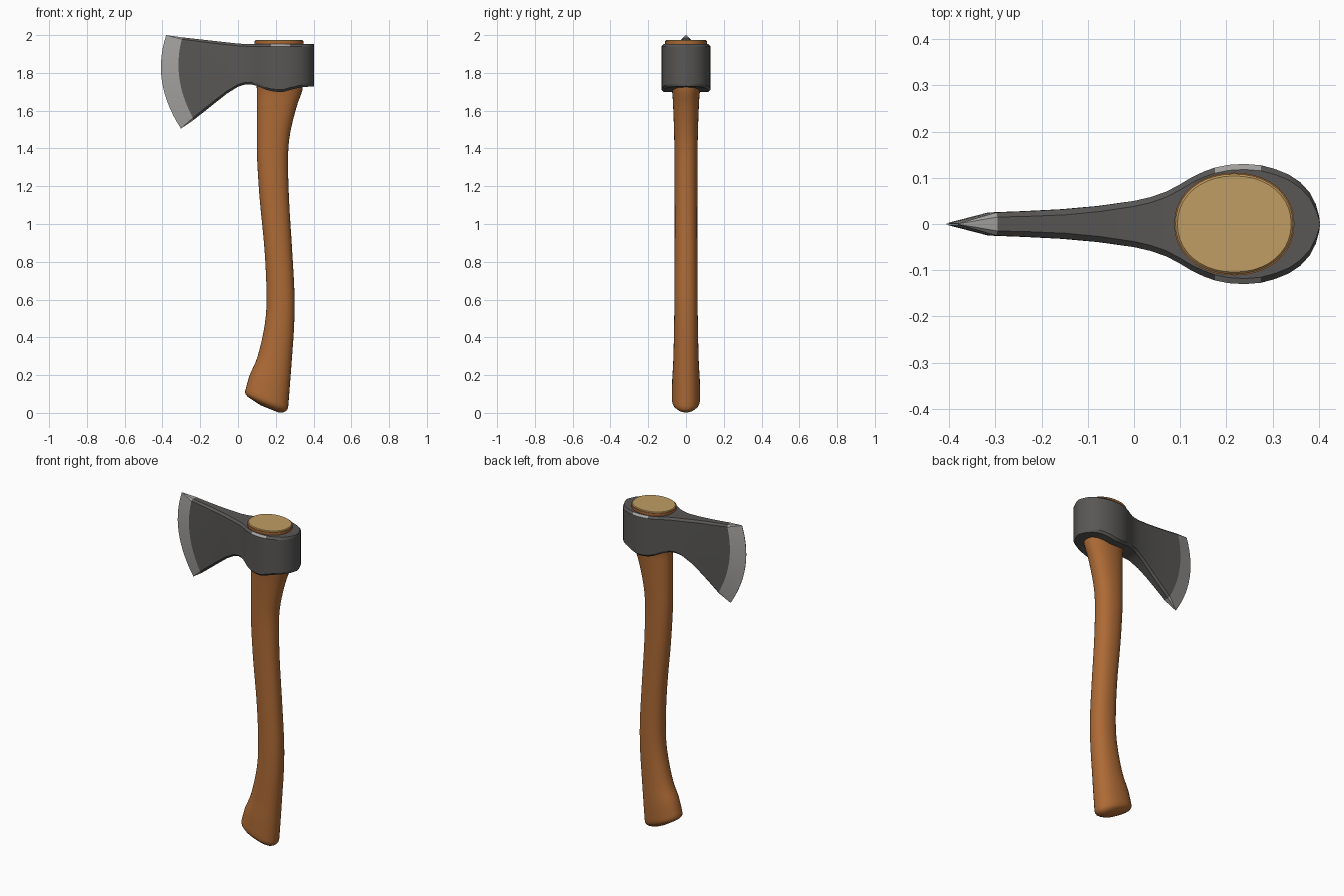
import bpy, bmesh, math

if "Cube" in bpy.data.objects:
    bpy.data.objects.remove(bpy.data.objects["Cube"])


def material(name, rgb):
    m = bpy.data.materials.new(name)
    m.diffuse_color = (*rgb, 1)
    m.use_nodes = True
    m.node_tree.nodes["Principled BSDF"].inputs["Base Color"].default_value = m.diffuse_color
    return m


steel = material("dark steel", (0.098, 0.095, 0.092))
ground = material("ground steel", (0.37, 0.36, 0.35))
wood = material("handle wood", (0.42, 0.145, 0.036))
pale = material("end grain wood", (0.53, 0.34, 0.125))


def loft(name, rings, mats, rule=None, sharp=38):
    """Skin a list of closed rings, cap both ends, colour faces by rule(ring index, point index)."""
    bm = bmesh.new()
    vs = [[bm.verts.new(p) for p in r] for r in rings]
    n = len(rings[0])
    for i in range(len(vs) - 1):
        for j in range(n):
            k = (j + 1) % n
            f = bm.faces.new((vs[i][j], vs[i][k], vs[i + 1][k], vs[i + 1][j]))
            if rule:
                f.material_index = rule(i, j)
    bm.faces.new(vs[0])
    bm.faces.new(vs[-1])
    bmesh.ops.recalc_face_normals(bm, faces=bm.faces)
    for f in bm.faces:
        f.smooth = True
    for e in bm.edges:
        same = len({f.material_index for f in e.link_faces}) == 1
        e.smooth = same and e.calc_face_angle(0) < math.radians(sharp)
    me = bpy.data.meshes.new(name)
    bm.to_mesh(me)
    bm.free()
    for m in mats:
        me.materials.append(m)
    ob = bpy.data.objects.new(name, me)
    bpy.context.collection.objects.link(ob)
    return ob


def interp(table, x):
    for (a, u), (b, v) in zip(table, table[1:]):
        if x <= b:
            return u + (v - u) * max(0, (x - a) / (b - a))
    return table[-1][1]


def bez(a, b, c, t):
    return a * (1 - t) ** 2 + 2 * b * t * (1 - t) + c * t * t


# ---- axe head: stations from cutting edge to poll ----
TOP = [(-0.295, 1.988), (0.0, 1.955), (0.06, 1.952), (0.41, 1.952)]
BOT = [(-0.233, 1.552), (-0.12, 1.642), (-0.04, 1.705), (0.015, 1.735), (0.06, 1.741),
       (0.105, 1.73), (0.15, 1.71), (0.19, 1.70), (0.24, 1.70), (0.28, 1.711), (0.33, 1.723), (0.41, 1.73)]
BODY = [(0.035, 0.058), (0.07, 0.07), (0.1, 0.086), (0.125, 0.101), (0.15, 0.113), (0.175, 0.122),
        (0.205, 0.128), (0.24, 0.13), (0.275, 0.127), (0.305, 0.119), (0.335, 0.107), (0.36, 0.09),
        (0.38, 0.068), (0.393, 0.043), (0.4, 0.018), (0.402, 0.004)]
ROWS = 14


def station(w, fx, zt, zb):
    c = min(0.012, w * 0.4)
    d = c / (zt - zb)
    ts = [0, d] + [i / ROWS for i in range(1, ROWS)] + [1 - d, 1]
    side = [(fx(t), w - c if t in (0, 1) else w, zt + (zb - zt) * t) for t in ts]
    return side + [(x, -y, z) for x, y, z in reversed(side)]


rings = [station(0.001, lambda t: bez(-0.38, -0.463, -0.302, t), 2.0, 1.505)]
for f, w in [(0, 0.025), (0.25, 0.028), (0.5, 0.032), (0.75, 0.039), (1, 0.05)]:
    rings.append(station(w, lambda t, f=f: bez(-0.295, -0.356, -0.233, t) * (1 - f),
                         interp(TOP, -0.295 * (1 - f)), interp(BOT, -0.233 * (1 - f))))
for x, w in BODY:
    rings.append(station(w, lambda t, x=x: x, interp(TOP, x), interp(BOT, x)))
last = len(rings[0]) - 2


def head_colour(i, j):
    worn_rim = j in (0, last) and 0.16 < rings[i][0][0] < 0.25
    return 1 if i == 0 or worn_rim else 0


loft("axe_head", rings, [steel, ground], head_colour)


# ---- handle: rings given by left point, right point and half depth ----
def oval(lx, lz, rx, rz, d, n=32, p=0.9):
    out = []
    for k in range(n):
        a = 2 * math.pi * k / n
        c, s = math.cos(a), math.sin(a)
        c = math.copysign(abs(c) ** p, c)
        s = math.copysign(abs(s) ** p, s)
        out.append(((lx + rx) / 2 + c * (rx - lx) / 2, s * d, (lz + rz) / 2 + c * (rz - lz) / 2))
    return out


KEYS = [(0.037, 0.112, 0.266, 0.035, 0.075), (0.062, 0.2, 0.275, 0.15, 0.073),
        (0.104, 0.3, 0.284, 0.27, 0.067), (0.142, 0.47, 0.297, 0.46, 0.063),
        (0.151, 0.63, 0.299, 0.63, 0.061), (0.14, 0.87, 0.286, 0.87, 0.06),
        (0.115, 1.13, 0.27, 1.13, 0.06), (0.101, 1.35, 0.265, 1.35, 0.061),
        (0.1, 1.48, 0.276, 1.48, 0.063), (0.1, 1.62, 0.31, 1.62, 0.068),
        (0.1, 1.71, 0.341, 1.71, 0.075), (0.092, 1.78, 0.343, 1.78, 0.095)]


def smooth_path(keys, steps=4):
    out = []
    for i in range(len(keys) - 1):
        a, b, c, d = keys[max(i - 1, 0)], keys[i], keys[i + 1], keys[min(i + 2, len(keys) - 1)]
        for s in range(steps):
            t = s / steps
            out.append(tuple(0.5 * (2 * q + (r - p) * t + (2 * p - 5 * q + 4 * r - u) * t * t
                                    + (3 * q - p - 3 * r + u) * t ** 3) for p, q, r, u in zip(a, b, c, d)))
    return out + [keys[-1]]


# rounded butt end, then the grip
butt = [(0.12, 0.04, 0.215, 0.002, 0.03), (0.075, 0.069, 0.24, 0.003, 0.052),
        (0.05, 0.086, 0.256, 0.011, 0.067), (0.04, 0.099, 0.263, 0.021, 0.073)]
loft("handle", [oval(*k) for k in butt + smooth_path(KEYS)], [wood], sharp=60)

# ---- top of the handle showing above the eye ----
def disc(z, rx, ry):
    return oval(0.217 - rx, z, 0.217 + rx, z, ry, 40, 0.95)


loft("handle_top_collar", [disc(1.9, 0.125, 0.106), disc(1.962, 0.13, 0.111), disc(1.969, 0.13, 0.111)], [wood])
loft("handle_end_grain", [disc(1.96, 0.127, 0.108), disc(1.971, 0.127, 0.108), disc(1.975, 0.123, 0.104)], [pale])
